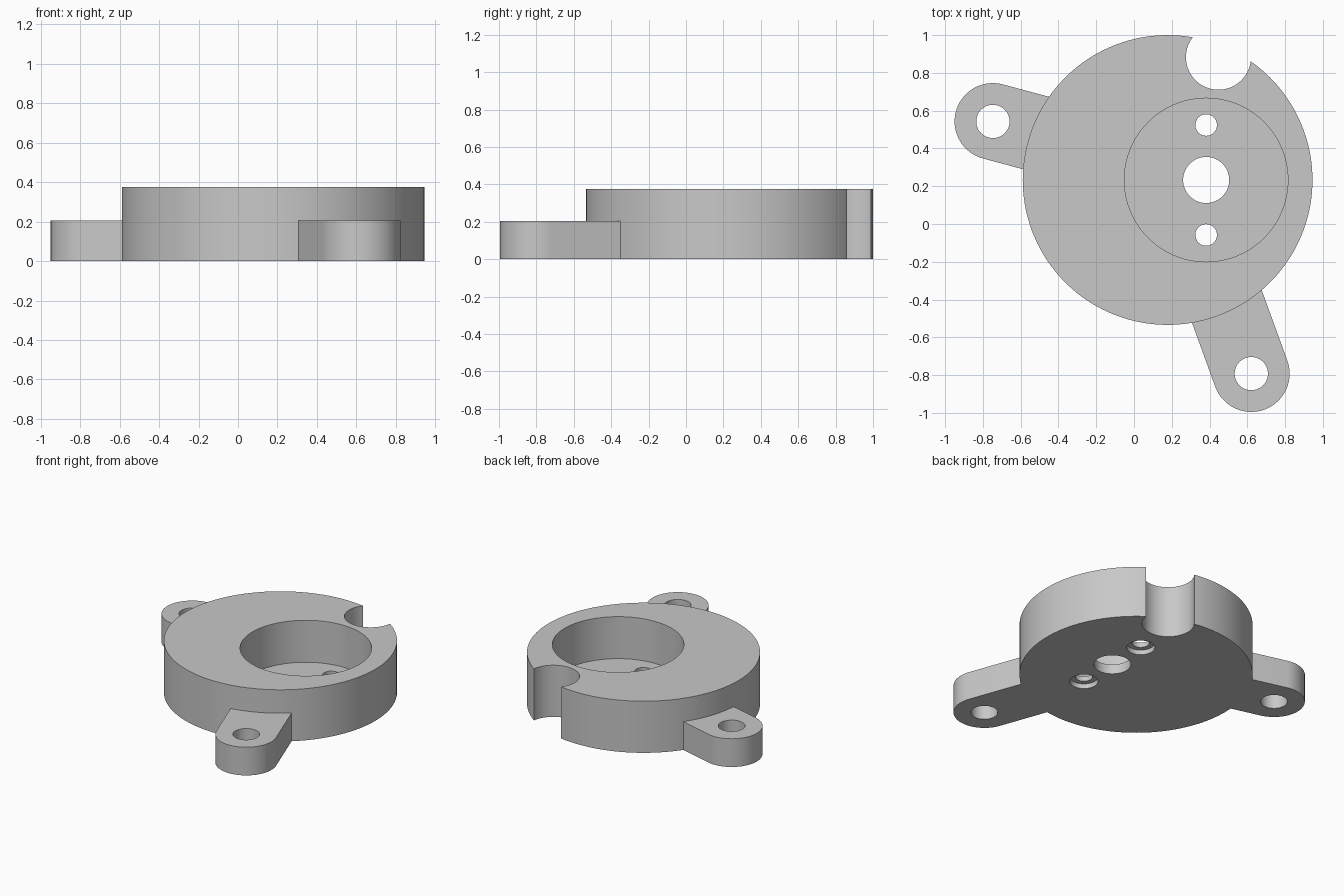
import bpy
import bmesh
from math import radians, sin, cos, pi

if "Cube" in bpy.data.objects:
    bpy.data.objects.remove(bpy.data.objects["Cube"], do_unlink=True)

HEIGHT, LUG_HEIGHT, FLOOR = 0.375, 0.205, 0.07
DISC = (0.178, 0.233)
POCKET = (0.382, 0.233)

grey = bpy.data.materials.new("plain_grey")
grey.use_nodes = True
grey.diffuse_color = (0.58, 0.58, 0.58, 1)
grey.node_tree.nodes["Principled BSDF"].inputs["Base Color"].default_value = grey.diffuse_color


def prism(name, outline, z0, z1):
    """Extrude a closed outline from z0 to z1."""
    bm = bmesh.new()
    face = bm.faces.new([bm.verts.new((x, y, z0)) for x, y in outline])
    top = bmesh.ops.extrude_face_region(bm, geom=[face])["geom"]
    moved = [v for v in top if isinstance(v, bmesh.types.BMVert)]
    bmesh.ops.translate(bm, verts=moved, vec=(0, 0, z1 - z0))
    bmesh.ops.recalc_face_normals(bm, faces=bm.faces)
    mesh = bpy.data.meshes.new(name)
    bm.to_mesh(mesh)
    bm.free()
    mesh.materials.append(grey)
    obj = bpy.data.objects.new(name, mesh)
    bpy.context.collection.objects.link(obj)
    return obj


def arc(centre, radius, start, sweep, steps):
    return [(centre[0] + radius * cos(start + sweep * i / steps),
             centre[1] + radius * sin(start + sweep * i / steps)) for i in range(steps + 1)]


def cylinder(name, centre, radius, z0, z1, steps=64):
    return prism(name, arc(centre, radius, 0, 2 * pi, steps)[:-1], z0, z1)


def lug(name, centre, radius, angle, length):
    """Round-ended arm; angle points from its eye towards the disc."""
    outline = arc(centre, radius, angle + pi / 2, pi, 32)
    dx, dy = length * cos(angle), length * sin(angle)
    outline += [(x + dx, y + dy) for x, y in (outline[-1], outline[0])]
    return prism(name, outline, 0, LUG_HEIGHT)


def combine(target, tool, operation):
    mod = target.modifiers.new(operation.lower(), "BOOLEAN")
    mod.operation, mod.solver, mod.object = operation, "EXACT", tool
    bpy.context.view_layer.objects.active = target
    bpy.ops.object.modifier_apply(modifier=mod.name)
    bpy.data.objects.remove(tool, do_unlink=True)


# Main disc with two mounting lugs
body = cylinder("mounting_disc", DISC, 0.767, 0, HEIGHT, 160)
lugs = [((-0.747, 0.543), radians(-15)), ((0.621, -0.792), radians(110))]
for centre, angle in lugs:
    combine(body, lug("lug", centre, 0.203, angle, 0.5), "UNION")
for centre, angle in lugs:
    combine(body, cylinder("lug_hole", centre, 0.088, -0.1, HEIGHT), "DIFFERENCE")

# Edge notch, off-centre pocket and shaft hole
cuts = [("notch", (0.447, 0.883), 0.172, -0.1, 0.5),
        ("pocket", POCKET, 0.433, FLOOR, 0.5),
        ("shaft_hole", POCKET, 0.122, -0.1, 0.2)]

# Screw holes, counterbored from below
for side in (-1, 1):
    spot = (POCKET[0], POCKET[1] + side * 0.291)
    cuts += [("screw_hole", spot, 0.057, -0.1, 0.2),
             ("counterbore", spot, 0.093, -0.1, 0.035)]
for cut in cuts:
    combine(body, cylinder(*cut, steps=96), "DIFFERENCE")

# Smooth curved walls, sharp rims
bpy.ops.object.select_all(action="DESELECT")
body.select_set(True)
bpy.context.view_layer.objects.active = body
bpy.ops.object.shade_smooth_by_angle(angle=radians(30))
